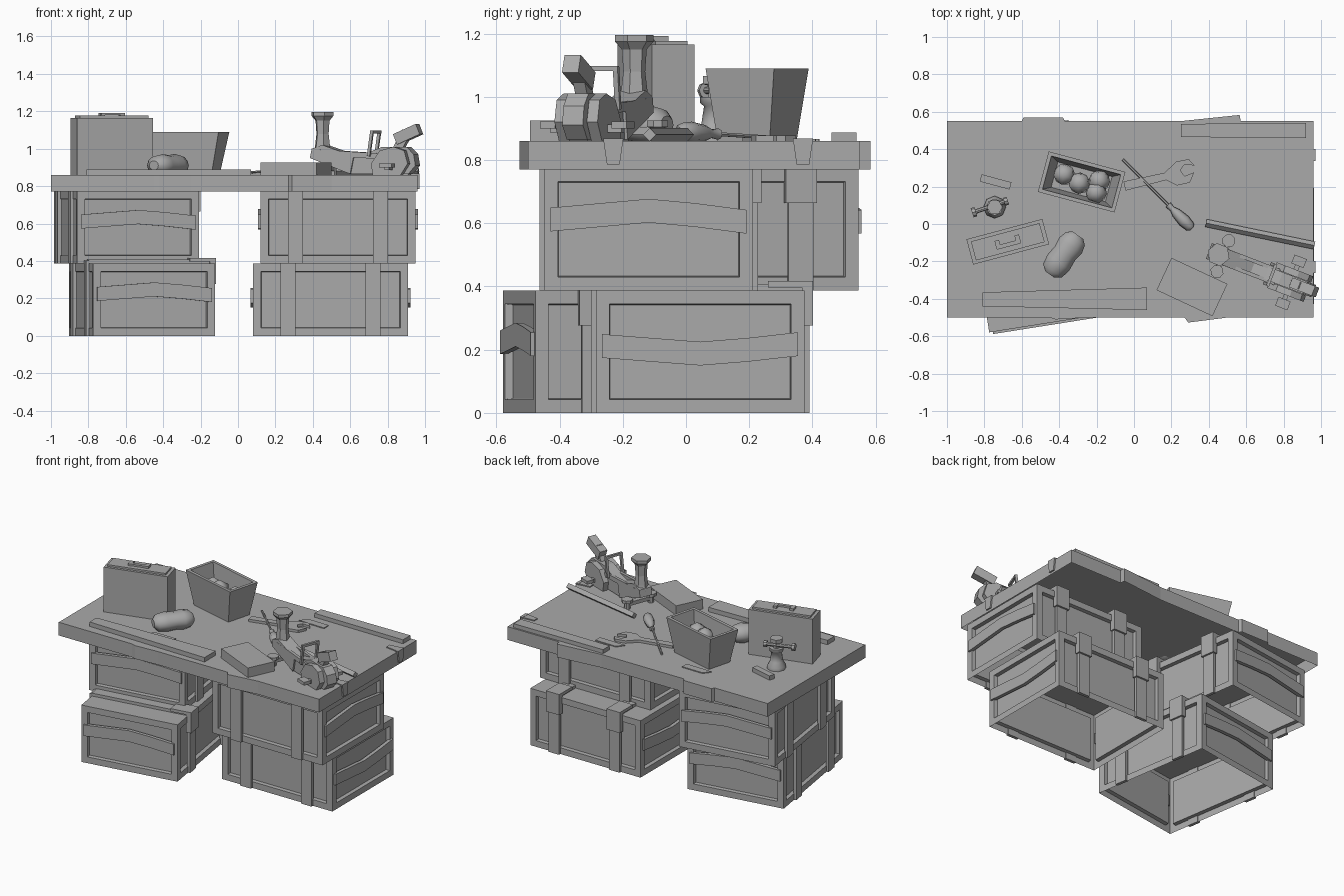
import bpy, bmesh, math
from mathutils import Matrix, Vector

cube = bpy.data.objects.get("Cube")
if cube:
    bpy.data.objects.remove(cube)

mat = bpy.data.materials.new("plain_grey")
mat.use_nodes = True
GREY = (0.4, 0.4, 0.4, 1)
mat.diffuse_color = GREY
mat.node_tree.nodes["Principled BSDF"].inputs["Base Color"].default_value = GREY
ID = Matrix.Identity(4)


def place(x, y, z=0.0, deg=0.0):
    return Matrix.Translation((x, y, z)) @ Matrix.Rotation(math.radians(deg), 4, 'Z')


def finish(name, bm, m=ID, smooth=False):
    bm.normal_update()
    me = bpy.data.meshes.new(name)
    bm.to_mesh(me)
    bm.free()
    me.materials.append(mat)
    ob = bpy.data.objects.new(name, me)
    bpy.context.scene.collection.objects.link(ob)
    ob.matrix_world = m
    for p in me.polygons:
        p.use_smooth = smooth
    return ob


def prism(name, pts, lo, hi, m=ID, axis='Z', open_bottom=False):
    """Extrude an outline: axis Z uses (x, y), X uses (y, z), Y uses (x, z)."""
    to3 = {'Z': lambda a, b, h: (a, b, h), 'X': lambda a, b, h: (h, a, b),
           'Y': lambda a, b, h: (a, h, b)}[axis]
    bm = bmesh.new()
    low = [bm.verts.new(to3(a, b, lo)) for a, b in pts]
    top = [bm.verts.new(to3(a, b, hi)) for a, b in pts]
    n = len(pts)
    for i in range(n):
        j = (i + 1) % n
        bm.faces.new((low[i], low[j], top[j], top[i]))
    cap = bm.faces.new(top)
    if not open_bottom:
        bm.faces.new(low[::-1])
        bmesh.ops.recalc_face_normals(bm, faces=bm.faces)
    return finish(name, bm, m)


def box(name, size, m=ID):
    """Box standing on the origin of its matrix."""
    x, y = size[0] / 2, size[1] / 2
    return prism(name, [(-x, -y), (x, -y), (x, y), (-x, y)], 0, size[2], m)


def aim(p, q):
    d = Vector(q) - Vector(p)
    return Matrix.Translation(p) @ d.to_track_quat('Z', 'Y').to_matrix().to_4x4(), d.length


def bar(name, p, q, w, t, m=ID):
    a, length = aim(p, q)
    return box(name, (w, t, length), m @ a)


def lathe(name, profile, sides, m=ID, smooth=False):
    """Spin (radius, height) pairs around the local z axis."""
    bm = bmesh.new()
    rings = []
    for r, h in profile:
        rings.append([bm.verts.new((r * math.cos(k * math.tau / sides),
                                    r * math.sin(k * math.tau / sides), h)) for k in range(sides)])
    for a, b in zip(rings, rings[1:]):
        for k in range(sides):
            j = (k + 1) % sides
            bm.faces.new((a[k], a[j], b[j], b[k]))
    bm.faces.new(rings[0][::-1])
    bm.faces.new(rings[-1])
    ob = finish(name, bm, m, smooth)
    if smooth:
        for p in ob.data.polygons:
            p.use_smooth = len(p.vertices) == 4
    return ob


# Crates: open underneath, recessed panels, straps, clasps and bowed end boards
L, W, H = 0.83, 0.66, 0.387


def crate(name, m, bend):
    bm = bmesh.new()
    bmesh.ops.create_cube(bm, size=1, matrix=Matrix.Translation((0, 0, H / 2))
                          @ Matrix.Diagonal((L, W, H, 1)))
    bm.normal_update()
    bmesh.ops.delete(bm, geom=[f for f in bm.faces if f.normal.z < -0.5], context='FACES_ONLY')
    sides = [f for f in bm.faces if abs(f.normal.z) < 0.5]
    bmesh.ops.inset_individual(bm, faces=sides, thickness=0.06, depth=0)
    bmesh.ops.inset_individual(bm, faces=sides, thickness=0.004, depth=-0.025)
    finish(name + "_body", bm, m)
    for s in (-1, 1):
        x = s * 0.228
        for e in (-1, 1):
            box(name + "_strap", (0.08, 0.02, H + 0.015), m @ place(x, e * (W / 2 + 0.005)))
        box(name + "_strap_top", (0.08, W, 0.02), m @ place(x, 0, H))
        box(name + "_clasp", (0.1, 0.035, 0.14), m @ place(x, -W / 2 - 0.01, H - 0.11))
        box(name + "_clasp_lip", (0.1, 0.13, 0.02), m @ place(x, -W / 2 + 0.05, H + 0.01))
        c = 0.18
        board = [(-0.31, c), (-0.15, c + bend * 0.6), (0, c + bend), (0.31, c + bend * 0.2)]
        outline = board + [(y, z + 0.075) for y, z in reversed(board)]
        face = s * L / 2
        prism(name + "_end_board", outline, face - 0.012, face + 0.012, m, 'X')


crate("right_lower_crate", place(0.495, 0.045, 0, 180), -0.03)
crate("right_upper_crate", place(0.535, -0.118, 0.387, 180), 0.035)
crate("left_lower_crate", place(-0.513, -0.118, 0, 99), 0.03)
crate("left_upper_crate", place(-0.595, 0.087, 0.387, 98.5), 0.03)

# Table top with chipped, uneven edges
top = [(-1, -0.5), (-0.45, -0.5), (-0.42, -0.51), (-0.25, -0.5), (0.27, -0.5), (0.29, -0.527),
       (0.5, -0.5), (0.96, -0.5), (0.96, 0.55), (0.57, 0.55), (0.565, 0.583), (0.25, 0.55),
       (-0.37, 0.55), (-0.38, 0.57), (-0.59, 0.57), (-0.6, 0.55), (-1, 0.55)]
prism("table_top", top, 0.77, 0.86, open_bottom=True)
T = 0.86
for y in (-0.23, 0.37):
    prism("edge_patch", [(y - 0.02, 0.785), (y + 0.02, 0.785), (y + 0.032, 0.868), (y - 0.032, 0.868)],
          0.95, 0.97, ID, 'X')
    prism("edge_patch_top", [(0.87, y - 0.015), (0.97, y - 0.03), (0.97, y + 0.03), (0.87, y + 0.02)], T, 0.867)
for x, y in ((-0.36, 0.395), (-0.36, -0.315), (0.3, 0.385)):
    prism("wood_patch", [(x - 0.095, y - 0.02), (x + 0.095, y - 0.025), (x + 0.095, y + 0.025),
                         (x - 0.06, y + 0.027)], T, T + 0.006)

# Loose planks, block and rod
prism("back_plank", [(0.25, 0.465), (0.92, 0.46), (0.92, 0.54), (0.25, 0.535)], T, 0.887)
prism("front_plank", [(-0.81, -0.44), (0.07, -0.46), (0.07, -0.34), (-0.81, -0.365)], T, 0.89)
box("wood_block", (0.33, 0.19, 0.065), place(0.31, -0.337, T, -25))
box("small_block", (0.165, 0.04, 0.03), place(-0.74, 0.225, T, -15))
a, length = aim((0.385, 0.005, 0.88), (0.965, -0.115, 0.88))
lathe("square_rod", [(0.021, 0), (0.021, length)], 4, a)

# Tool case with lid and handle
case = place(-0.675, -0.095, T, 15)
box("case_body", (0.42, 0.14, 0.305), case)
box("case_lid", (0.38, 0.105, 0.012), case @ place(0, 0, 0.305))
for s in (-1, 1):
    box("case_handle_post", (0.025, 0.045, 0.02), case @ place(s * 0.055, 0, 0.312))
box("case_handle_grip", (0.13, 0.022, 0.012), case @ place(0, -0.015, 0.32))

# Tapered bin holding round stones
bin_m = place(-0.28, 0.225, T, -15)
bm = bmesh.new()
rings = []
for hx, hy, z in ((0.165, 0.085, 0), (0.212, 0.112, 0.23), (0.192, 0.092, 0.23), (0.15, 0.07, 0.02)):
    rings.append([bm.verts.new((sx * hx, sy * hy, z)) for sx, sy in ((-1, -1), (1, -1), (1, 1), (-1, 1))])
for r, s in zip(rings, rings[1:]):
    for k in range(4):
        j = (k + 1) % 4
        bm.faces.new((r[k], r[j], s[j], s[k]))
bm.faces.new(rings[-1])
finish("bin", bm, bin_m)
for x, y, z in ((-0.1, 0.015, 0.12), (-0.01, -0.01, 0.14), (0.09, -0.035, 0.13), (0.09, 0.03, 0.12)):
    bm = bmesh.new()
    bmesh.ops.create_icosphere(bm, subdivisions=1, radius=0.064)
    finish("stone", bm, bin_m @ place(x, y, z, x * 900), True)

# Small screw jack with a cross bar
jack = place(-0.745, 0.09, T)
lathe("jack_body", [(0.06, 0), (0.06, 0.02), (0.042, 0.05), (0.033, 0.11), (0.045, 0.12), (0.045, 0.14)], 8, jack, True)
lathe("jack_screw", [(0.022, 0.14), (0.022, 0.175), (0.042, 0.18), (0.042, 0.205)], 6, jack)
a, length = aim((-0.865, 0.06, T + 0.16), (-0.675, 0.125, T + 0.16))
lathe("jack_bar", [(0.026, 0), (0.026, 0.02), (0.012, 0.02), (0.012, length - 0.02), (0.022, length - 0.02),
                   (0.022, length)], 8, a)

# Lying pouch
a, length = aim((-0.45, -0.27, 0.91), (-0.3, -0.06, 0.91))
lathe("pouch", [(0.03, 0), (0.062, 0.025), (0.072, 0.08), (0.066, 0.14), (0.074, 0.19), (0.062, 0.235),
                (0.035, length)], 12, Matrix.Translation((0, 0, 0.146)) @ Matrix.Diagonal((1, 1, 0.84, 1)) @ a, True)

# Screwdriver
a, length = aim((0.31, -0.025, 0.89), (-0.06, 0.345, 0.866))
lathe("screwdriver_handle", [(0.015, 0), (0.028, 0.015), (0.034, 0.06), (0.026, 0.12), (0.014, 0.15), (0.018, 0.18)],
      8, a, True)
lathe("screwdriver_shaft", [(0.007, 0.17), (0.007, length)], 6, a)

# Adjustable wrench
wrench = place(0.1, 0.24, T, 12)
prism("wrench", [(-0.155, -0.03), (0.07, -0.02), (0.12, -0.06), (0.19, -0.06), (0.225, -0.01), (0.17, -0.02),
                 (0.155, 0.015), (0.18, 0.04), (0.235, 0.025), (0.21, 0.065), (0.14, 0.065), (0.07, 0.02),
                 (-0.155, 0.02)], 0, 0.017, wrench)

# Hand plane: body, nose, rails, bracket, knob and rear grip
pl = place(0.69, -0.255, T, -21)
prism("plane_body", [(-0.1, 0.005), (0.25, 0.005), (0.29, 0.05), (0.28, 0.11), (0.24, 0.15), (0.1, 0.15),
                     (0.02, 0.12), (-0.1, 0.09)], -0.035, 0.035, pl, 'Y')
for v in (-0.055, 0.055):
    prism("plane_cheek", [(0.06, 0), (0.22, 0), (0.26, 0.06), (0.24, 0.13), (0.18, 0.15), (0.1, 0.13), (0.05, 0.06)],
          v - 0.018, v + 0.018, pl, 'Y')
    bar("plane_rail", (-0.26, v * 0.65, 0.12), (0.08, v * 0.65, 0.1), 0.02, 0.03, pl)
    bar("bracket_leg", (0.03, v, 0.1), (0.05, v, 0.235), 0.016, 0.016, pl)
    box("side_wing", (0.07, 0.05, 0.022), pl @ place(0.16, v * 2.2, 0.04))
    bar("side_axle", (0.16, 0, 0.04), (0.16, v * 2.2, 0.04), 0.025, 0.025, pl)
    lathe("nose_wheel", [(0.02, 0), (0.02, 0.04), (0.036, 0.045), (0.036, 0.065)], 8, pl @ place(-0.23, v * 1.6))
bar("bracket_top", (0.05, -0.063, 0.23), (0.05, 0.063, 0.23), 0.016, 0.016, pl)
prism("plane_nose", [(-0.31, 0.09), (-0.08, 0.005), (-0.06, 0.1), (-0.24, 0.16), (-0.3, 0.14)], -0.045, 0.045, pl, 'Y')
box("nose_axle", (0.03, 0.17, 0.025), pl @ place(-0.23, 0, 0.02))
lathe("front_knob", [(0.05, 0.12), (0.042, 0.16), (0.035, 0.22), (0.04, 0.29), (0.062, 0.315), (0.062, 0.335)], 6,
      pl @ place(-0.255, 0))
bar("rear_arm", (0.17, 0, 0.12), (0.23, 0, 0.23), 0.04, 0.05, pl)
bar("rear_grip", (0.17, 0, 0.19), (0.3, 0, 0.245), 0.055, 0.06, pl)
